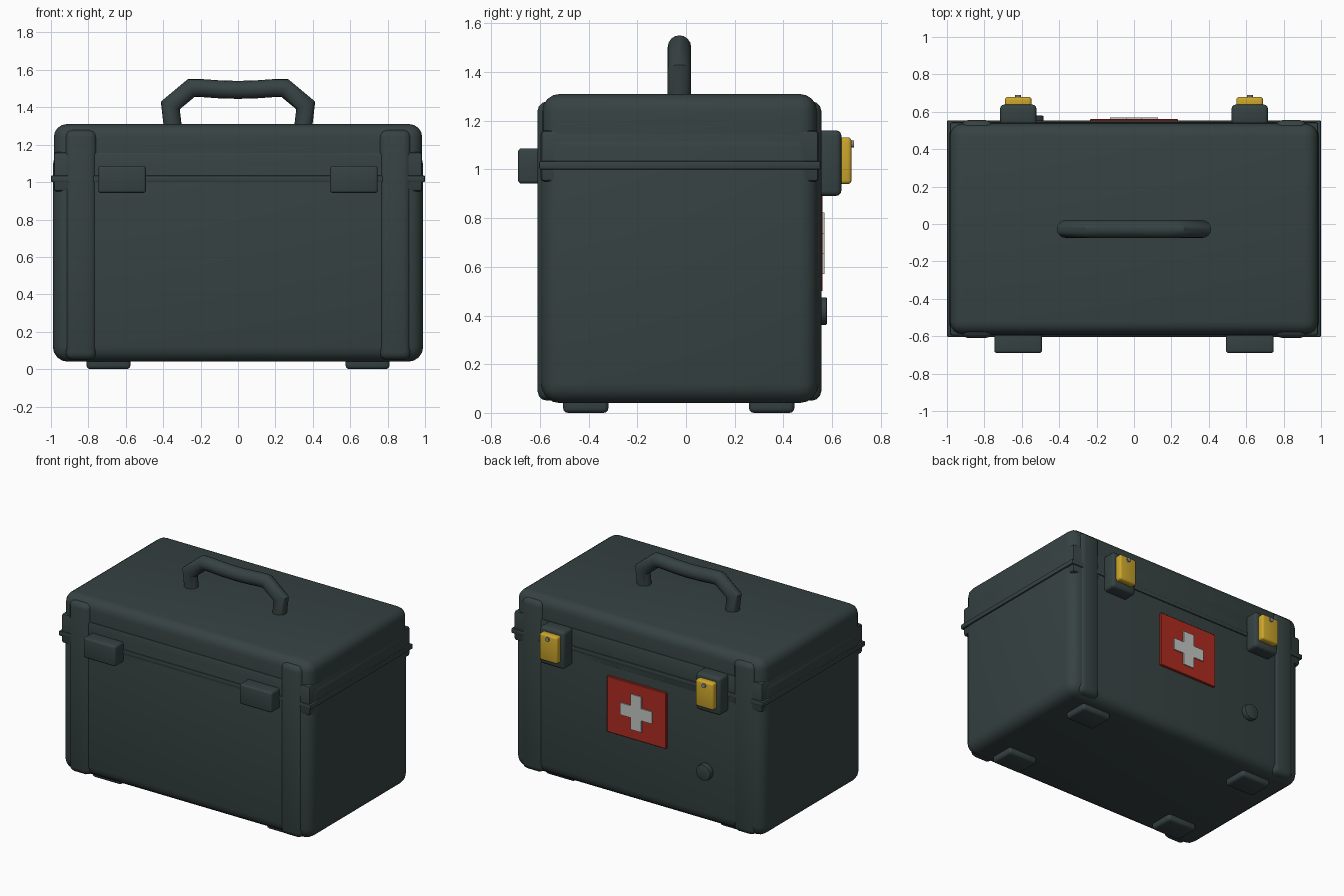
import bpy, bmesh, math
from mathutils import Vector

old = bpy.data.objects.get("Cube")
if old:
    bpy.data.objects.remove(old)


def material(name, rgb):
    m = bpy.data.materials.new(name)
    m.use_nodes = True
    m.diffuse_color = (*rgb, 1)
    m.node_tree.nodes["Principled BSDF"].inputs["Base Color"].default_value = (*rgb, 1)
    return m


DARK = material("dark slate plastic", (0.037, 0.054, 0.054))
YELLOW = material("latch yellow", (0.60, 0.38, 0.025))
RED = material("panel red", (0.42, 0.025, 0.015))
PALE = material("cross pale grey", (0.55, 0.57, 0.54))
STEEL = material("pin steel", (0.25, 0.27, 0.30))


def finish(name, bm, mat, bevel=0, segments=3):
    me = bpy.data.meshes.new(name)
    bmesh.ops.recalc_face_normals(bm, faces=bm.faces)
    bm.to_mesh(me)
    bm.free()
    me.materials.append(mat)
    ob = bpy.data.objects.new(name, me)
    bpy.context.collection.objects.link(ob)
    bpy.ops.object.select_all(action="DESELECT")
    ob.select_set(True)
    bpy.context.view_layer.objects.active = ob
    if bevel:
        mod = ob.modifiers.new("rounding", "BEVEL")
        mod.width, mod.segments = bevel, segments
        bpy.ops.object.modifier_apply(modifier=mod.name)
    bpy.ops.object.shade_smooth_by_angle(angle=math.radians(35))
    return ob


def box(name, xs, ys, zs, mat=DARK, bevel=0, segments=3):
    """Rounded box given by its extents on each axis."""
    bm = bmesh.new()
    bmesh.ops.create_cube(bm, size=1)
    for v in bm.verts:
        v.co = [(a + b) / 2 + c * (b - a) for c, (a, b) in zip(v.co, (xs, ys, zs))]
    return finish(name, bm, mat, bevel, segments)


def prism(name, outline, y0, y1, mat, bevel=0):
    """Extrude an x-z outline along y."""
    bm = bmesh.new()
    face = bm.faces.new([bm.verts.new((x, y0, z)) for x, z in outline])
    new = bmesh.ops.extrude_face_region(bm, geom=[face])["geom"]
    bmesh.ops.translate(bm, vec=(0, y1 - y0, 0),
                        verts=[g for g in new if isinstance(g, bmesh.types.BMVert)])
    return finish(name, bm, mat, bevel, 2)


def circle(x, z, r, n):
    return [(x + r * math.cos(i * math.tau / n), z + r * math.sin(i * math.tau / n))
            for i in range(n)]


# Case shell, stepped lid and the seam flange
box("case_body", (-0.99, 0.99), (-0.597, 0.545), (0.04, 1.17), bevel=0.08, segments=4)
box("case_lid", (-0.985, 0.985), (-0.59, 0.538), (0.9, 1.31), bevel=0.07, segments=4)
box("lid_band", (-0.99, 0.99), (-0.597, 0.545), (0.95, 1.16), bevel=0.015, segments=2).scale = (0.995, 1, 1)
box("seam_flange", (-1, 1), (-0.603, 0.553), (1.0, 1.035), bevel=0.006, segments=2)

# Mirrored parts
for side, s in (("left", 1), ("right", -1)):
    def span(a, b):
        return tuple(sorted((s * a, s * b)))

    box(f"{side}_corner_rib", span(0.755, 0.925), (-0.61, 0.556), (0.05, 1.28), bevel=0.04)
    box(f"{side}_hinge", span(0.492, 0.747), (-0.69, -0.58), (0.942, 1.087), bevel=0.014)
    box(f"{side}_latch_base", span(0.522, 0.716), (0.53, 0.638), (0.892, 1.16), bevel=0.02)
    box(f"{side}_latch_tab", span(0.548, 0.69), (0.62, 0.68), (0.94, 1.132), YELLOW, 0.015)
    prism(f"{side}_latch_pin", circle(s * 0.62, 1.105, 0.015, 12), 0.675, 0.69, STEEL)
    for end, y in (("front", -0.412), ("back", 0.352)):
        box(f"{side}_{end}_foot", span(0.575, 0.81), (y - 0.093, y + 0.093),
            (0, 0.08), bevel=0.02)

# Carrying handle: an octagonal-path tube swept in the x-z plane
half = [(0.347, 1.28), (0.362, 1.41), (0.25, 1.503), (0.2, 1.503), (0.1, 1.496)]
path = [Vector((-x, 0, z)) for x, z in half] + [Vector((0, 0, 1.493))]
path += [Vector((x, 0, z)) for x, z in reversed(half)]
bm = bmesh.new()
rings = []
N = 16
for i, p in enumerate(path):
    d0 = (p - path[max(i - 1, 0)]).normalized()
    d1 = (path[min(i + 1, len(path) - 1)] - p).normalized()
    t = (d0 + d1).normalized()
    side_dir = Vector((-t.z, 0, t.x))
    miter = 1 / max(t.dot(d1 if d1.length else d0), 0.7)
    rings.append([bm.verts.new(p + side_dir * (0.048 * miter * math.cos(k * math.tau / N))
                               + Vector((0, -0.027 + 0.048 * math.sin(k * math.tau / N), 0)))
                  for k in range(N)])
for a, b in zip(rings, rings[1:]):
    for k in range(N):
        bm.faces.new((a[k], a[k - 1], b[k - 1], b[k]))
bm.faces.new(rings[0])
bm.faces.new(rings[-1])
finish("carry_handle", bm, DARK)

# Red panel with its cross, and the round valve below it
box("red_panel", (-0.235, 0.235), (0.535, 0.561), (0.5, 0.9), RED, 0.003, 1)
w, r, cz = 0.043, 0.127, 0.697
quarter = [(w, w), (w, r), (-w, r)]
cross = []
for turn in range(4):
    c, s = round(math.cos(turn * math.pi / 2)), round(math.sin(turn * math.pi / 2))
    cross += [(c * x - s * z, cz + s * x + c * z) for x, z in quarter]
prism("pale_cross", cross, 0.56, 0.569, PALE)
prism("pressure_valve", circle(-0.54, 0.418, 0.057, 24), 0.53, 0.58, DARK, 0.008)
